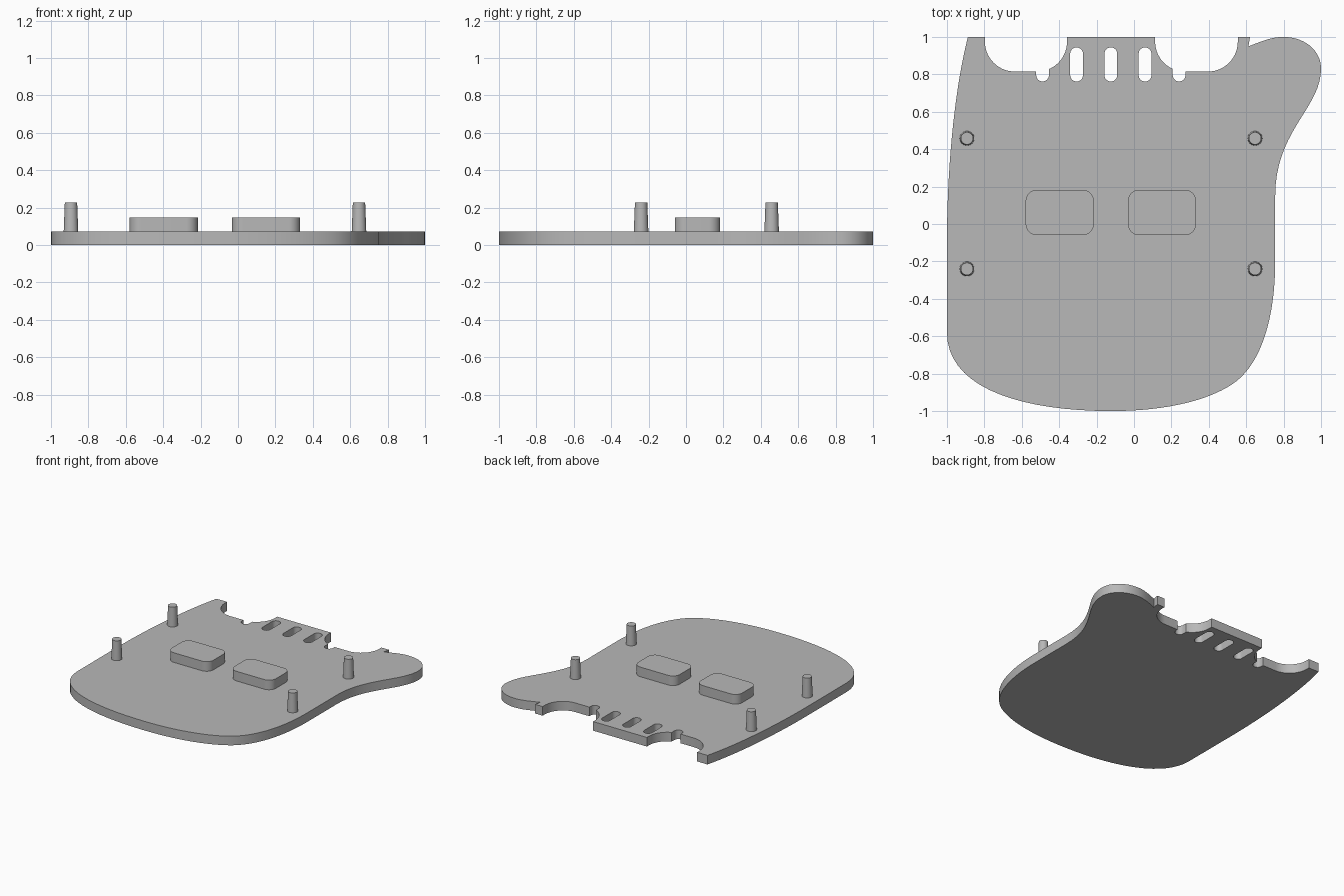
import bpy, bmesh
from math import pi, cos, sin
from mathutils import Vector
from mathutils.geometry import interpolate_bezier

cube = bpy.data.objects.get("Cube")
if cube:
    bpy.data.objects.remove(cube)

THICK = 0.072
PAD_TOP = 0.148
PIN_TOP = 0.226

grey = bpy.data.materials.new("plain grey")
grey.use_nodes = True
colour = (0.48, 0.48, 0.48, 1)
grey.diffuse_color = colour
grey.node_tree.nodes["Principled BSDF"].inputs["Base Color"].default_value = colour


def arc(cx, cy, r, start, end, steps=14):
    """Points on an arc, angles in half turns."""
    angles = [pi * (start + (end - start) * i / steps) for i in range(steps + 1)]
    return [(cx + r * cos(a), cy + r * sin(a)) for a in angles]


def bezier(*pts, steps=18):
    """Chain of cubic segments sharing end points."""
    out = []
    for i in range(0, len(pts) - 1, 3):
        seg = [Vector((*p, 0)) for p in pts[i:i + 4]]
        out += [(p.x, p.y) for p in interpolate_bezier(*seg, steps)]
    return out


def rounded_box(x0, x1, y0, y1, r):
    return (arc(x1 - r, y1 - r, r, 0, .5) + arc(x0 + r, y1 - r, r, .5, 1)
            + arc(x0 + r, y0 + r, r, 1, 1.5) + arc(x1 - r, y0 + r, r, 1.5, 2))


def clean(loop):
    out = []
    for p in loop:
        if not out or (Vector(p) - Vector(out[-1])).length > 1e-4:
            out.append(p)
    if (Vector(out[0]) - Vector(out[-1])).length < 1e-4:
        out.pop()
    return out


def finish(obj):
    obj.data.materials.clear()
    obj.data.materials.append(grey)
    bpy.ops.object.select_all(action='DESELECT')
    obj.select_set(True)
    bpy.context.view_layer.objects.active = obj
    bpy.ops.object.shade_smooth_by_angle(angle=pi / 6)


def extrude_loops(name, loops, z0, z1):
    """Solid from an outer loop and optional hole loops."""
    curve = bpy.data.curves.new(name + " profile", 'CURVE')
    curve.dimensions = '2D'
    curve.fill_mode = 'BOTH'
    curve.extrude = (z1 - z0) / 2
    for loop in loops:
        loop = clean(loop)
        spline = curve.splines.new('POLY')
        spline.points.add(len(loop) - 1)
        for point, (x, y) in zip(spline.points, loop):
            point.co = (x, y, 0, 1)
        spline.use_cyclic_u = True
    temp = bpy.data.objects.new(name + " profile", curve)
    bpy.context.collection.objects.link(temp)
    deps = bpy.context.evaluated_depsgraph_get()
    mesh = bpy.data.meshes.new_from_object(temp.evaluated_get(deps))
    bpy.data.objects.remove(temp)
    bm = bmesh.new()
    bm.from_mesh(mesh)
    bmesh.ops.remove_doubles(bm, verts=bm.verts, dist=1e-5)
    bmesh.ops.translate(bm, verts=bm.verts, vec=(0, 0, (z0 + z1) / 2))
    bmesh.ops.recalc_face_normals(bm, faces=bm.faces)
    bm.to_mesh(mesh)
    bm.free()
    obj = bpy.data.objects.new(name, mesh)
    bpy.context.collection.objects.link(obj)
    finish(obj)


# Plate outline, counter-clockwise from the middle of the front edge
NOTCH_Y, NOTCH_R, SLOT_R, SLOT_LOW = 0.975, 0.16, 0.034, 0.796
outline = bezier((-.12, -1), (.15, -1), (.38, -.95), (.52, -.86),
                 (.68, -.76), (.755, -.5), (.755, -.2),
                 (.755, -.1), (.755, .05), (.755, .15),
                 (.755, .5), (1, .62), (1, .83),
                 (1, .93), (.91, 1), (.8, 1),
                 (.73, 1), (.68, .975), (.612, .95))
outline += [(.62, 1), (.555, 1)]
# right-hand notch with its half slot
outline += arc(.395, NOTCH_Y, NOTCH_R, 0, -.5)
outline += [(.275, .815)] + arc(.241, SLOT_LOW, SLOT_R, 0, -1)
outline += arc(.273, NOTCH_Y, NOTCH_R, -.635, -1)
outline += [(.113, 1), (-.358, 1)]
# left-hand notch with its half slot
outline += arc(-.518, NOTCH_Y, NOTCH_R, 0, -.37)
outline += arc(-.489, SLOT_LOW, SLOT_R, 0, -1) + [(-.523, .815)]
outline += arc(-.637, NOTCH_Y, NOTCH_R, -.5, -1)
outline += [(-.797, 1)]
outline += bezier((-.888, 1), (-.96, .72), (-1, .3), (-1, -.1),
                  (-1, -.25), (-1, -.45), (-1, -.58),
                  (-1, -.87), (-.62, -1), (-.12, -1))

slots = [rounded_box(x - SLOT_R, x + SLOT_R, .762, .944, SLOT_R - .0005)
         for x in (-.307, -.124, .059)]
extrude_loops("base_plate", [outline] + slots, 0, THICK)

# Raised pads
for name, x in (("right_pad", -.397), ("left_pad", .15)):
    extrude_loops(name, [rounded_box(x - .182, x + .182, -.06, .183, .06)],
                  THICK - .002, PAD_TOP)

# Tapered pins
for side, x in (("right", -.893), ("left", .647)):
    for end, y in (("front", -.24), ("back", .458)):
        bpy.ops.mesh.primitive_cone_add(
            vertices=32, radius1=.039, radius2=.033, depth=PIN_TOP - THICK + .002,
            location=(x, y, (PIN_TOP + THICK - .002) / 2))
        pin = bpy.context.object
        pin.name = f"{end}_{side}_pin"
        finish(pin)
